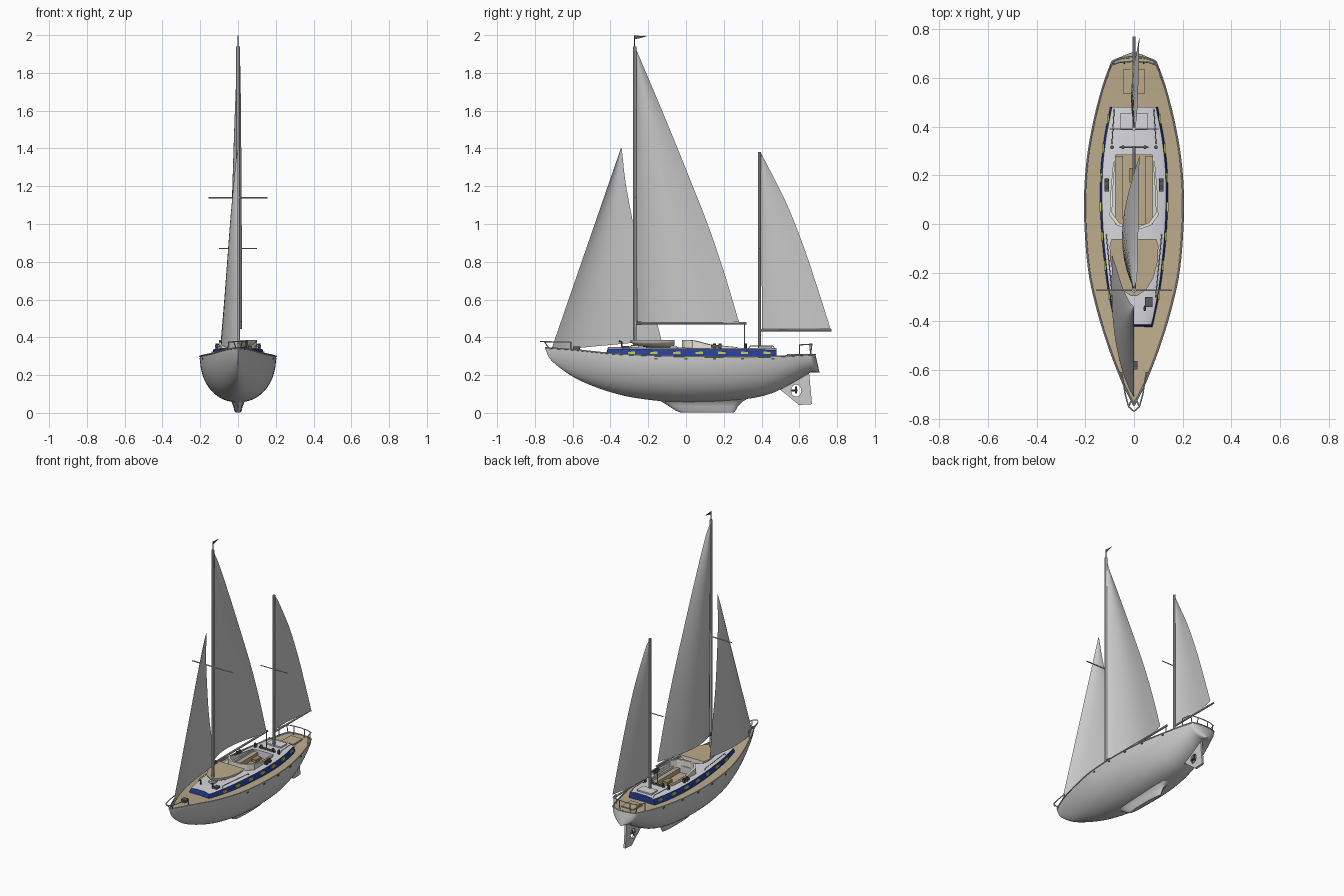
import bpy, bmesh, math
from mathutils import Vector

if "Cube" in bpy.data.objects:
    bpy.data.objects.remove(bpy.data.objects["Cube"])


def mat(name, r, g, b):
    m = bpy.data.materials.new(name)
    m.diffuse_color = (r, g, b, 1)
    m.use_nodes = True
    m.node_tree.nodes["Principled BSDF"].inputs["Base Color"].default_value = m.diffuse_color
    return m


BLUE, TAN = mat("blue", .02, .05, .33), mat("teak", .50, .41, .26)
CREAM, ROOF = mat("cream", .80, .78, .70), mat("roof_grey", .68, .68, .73)
DARK, GLASS = mat("dark", .10, .10, .11), mat("window", .55, .65, .10)
BROWN = mat("brown", .33, .26, .15)


def interp(t, tab):
    """Smooth curve through a table of (position, value)."""
    n = len(tab)
    t = min(max(t, tab[0][0]), tab[-1][0])
    i = next((k for k in range(n - 1) if t <= tab[k + 1][0]), n - 2)

    def slope(k):
        a, b = tab[max(k - 1, 0)], tab[min(k + 1, n - 1)]
        return (b[1] - a[1]) / (b[0] - a[0])
    (x0, y0), (x1, y1) = tab[i], tab[i + 1]
    h = x1 - x0
    s = (t - x0) / h
    return (y0 * (2*s**3 - 3*s*s + 1) + y1 * (3*s*s - 2*s**3)
            + h * slope(i) * (s**3 - 2*s*s + s) + h * slope(i + 1) * (s**3 - s*s))


def finish(name, me, mats=(), angle=35):
    ob = bpy.data.objects.new(name, me)
    bpy.context.collection.objects.link(ob)
    for m in mats:
        me.materials.append(m)
    if angle:
        bpy.ops.object.select_all(action='DESELECT')
        ob.select_set(True)
        bpy.context.view_layer.objects.active = ob
        bpy.ops.object.shade_smooth_by_angle(angle=math.radians(angle))
    return ob


def loft(name, rings, mats=(), closed=False, caps=False, angle=35, top=None):
    """Skin rings of points; faces steeper than `top` upward get material 0, others 1."""
    bm = bmesh.new()
    vs = [[bm.verts.new(p) for p in r] for r in rings]
    m = len(vs[0])
    for a, b in zip(vs, vs[1:]):
        for k in range(m if closed else m - 1):
            bm.faces.new((a[k], a[(k + 1) % m], b[(k + 1) % m], b[k]))
    if caps:
        bm.faces.new(vs[0][::-1])
        bm.faces.new(vs[-1])
    bmesh.ops.remove_doubles(bm, verts=bm.verts, dist=1e-5)
    bmesh.ops.recalc_face_normals(bm, faces=bm.faces)
    bm.normal_update()
    if top is not None:
        for f in bm.faces:
            f.material_index = 0 if f.normal.z > top else 1
    me = bpy.data.meshes.new(name)
    bm.to_mesh(me)
    bm.free()
    return finish(name, me, mats, angle)


def curve_mesh(name, loops, cyclic, mats=(), rot=None, **opts):
    cu = bpy.data.curves.new(name, 'CURVE')
    for k, v in opts.items():
        setattr(cu, k, v)
    for pts in loops:
        sp = cu.splines.new('POLY')
        sp.points.add(len(pts) - 1)
        for q, p in zip(sp.points, pts):
            q.co = (*p, 0, 1)[:4] if len(p) == 2 else (*p, 1)
        sp.use_cyclic_u = cyclic
    tmp = bpy.data.objects.new(name + "_tmp", cu)
    bpy.context.collection.objects.link(tmp)
    me = bpy.data.meshes.new_from_object(tmp.evaluated_get(bpy.context.evaluated_depsgraph_get()))
    bpy.data.objects.remove(tmp)
    ob = finish(name, me, mats)
    if rot:
        ob.rotation_euler = rot
    return ob


def tube(name, paths, r, mats=()):
    return curve_mesh(name, paths, False, mats, dimensions='3D', bevel_depth=r,
                      bevel_resolution=2, use_fill_caps=True)


def plate(name, loops, half, mats=()):
    """Outline in (y, z), thickened along x; inner loops are holes."""
    return curve_mesh(name, loops, True, mats, (math.pi/2, 0, math.pi/2),
                      dimensions='2D', fill_mode='BOTH', extrude=half)


def box(name, c, s, mats=()):
    x, y, z = (v / 2 for v in s)
    rings = [[(c[0] + i*x, c[1] + j, c[2] + k*z) for i, k in ((-1, -1), (1, -1), (1, 1), (-1, 1))]
             for j in (-y, y)]
    return loft(name, rings, mats, True, True, 0)


def mirror(p):
    return [(-x, y, z) for x, y, z in p]


# Hull: beam, sheer and keel lines
BEAM = [(-.745, .0), (-.65, .046), (-.5, .104), (-.35, .15), (-.2, .183), (0, .2), (.15, .2),
        (.3, .186), (.45, .157), (.58, .122), (.66, .092)]
SHEER = [(-.745, .345), (-.6, .335), (-.4, .315), (-.2, .305), (0, .3), (.3, .297), (.5, .3), (.66, .309)]
KEEL = [(-.745, .34), (-.73, .302), (-.7, .265), (-.6, .192), (-.5, .145), (-.4, .11), (-.3, .085),
        (-.15, .064), (0, .056), (.2, .061), (.35, .078), (.45, .102), (.55, .15), (.66, .215)]
stations = [(-.745 + 1.405 * (1 - math.cos(math.pi/2 * i/44)), 0) for i in range(45)]
stations += [(.66, a * math.pi/16) for a in range(1, 9)]        # rounded transom
half_rings = []
for y, a in stations:
    w, s, k = interp(y, BEAM) * math.cos(a), interp(y, SHEER), interp(y, KEEL)
    e = 2 / interp(y, [(-.745, 1.5), (-.3, 2.0), (.1, 2.15), (.66, 2.1)])
    half_rings.append([])
    for j in range(17):
        th = math.pi/2 * j/16
        d = math.sin(th)**e
        half_rings[-1].append((w * max(math.cos(th), 0)**e, y + math.sin(a)*(.025 + .022*d), s - (s - k)*d))
loft("hull", [r + mirror(r[-2::-1]) for r in half_rings], angle=50)

# Deck and toe rail
edge = [r[0] for r in half_rings]
loft("deck", [[(x*.98, y, z - .005), (0, y, z - .001), (-x*.98, y, z - .005)] for x, y, z in edge], [TAN])
tube("toe_rail", [edge + mirror(edge[-2::-1])], .004)

# Fin keel, skeg with rudder, propeller
rings = []
for z, y0, y1, w in ((.095, -.2, .36, .075), (.06, -.13, .3, .036), (.035, -.09, .275, .024),
                     (.012, -.055, .262, .02), (.003, -.03, .255, .014)):
    rings.append([((1 if k < 12 else -1) * w * abs(math.sin(math.pi*k/12))**.8,
                   (y0 + y1)/2 - (y1 - y0)/2 * math.cos(math.pi*k/12), z) for k in range(24)])
loft("fin_keel", rings, closed=True, caps=True)
hole = [(.583 + .027*math.cos(t*math.pi/8), .118 + .032*math.sin(t*math.pi/8)) for t in range(16)]
plate("skeg_and_rudder", [[(.46, .13), (.5, .122), (.55, .082), (.597, .042), (.667, .046),
                           (.652, .21), (.56, .2)], hole], .007)
tube("propeller_shaft", [[(0, .54, .118), (0, .59, .118)]], .006, [DARK])
tube("propeller_blades", [[(0, .583, .118), (.022*math.sin(a), .583, .118 + .022*math.cos(a))]
                          for a in (0, 2.09, 4.19)], .005, [DARK])

# Cabin with cockpit well cut out
CABIN = [(-.425, .08), (-.3, .105), (-.2, .12), (0, .138), (.2, .14), (.35, .125), (.48, .1)]
rings = []
for i in range(25):
    y = -.425 + .905*i/24
    w, s = interp(y, CABIN), .338 - .004*i/24
    yt = y + (.012 if i == 0 else 0)
    h = [(w, y, .27), (w - .003, y, .305), (w - .01, yt, s), (w - .02, yt, s + .004), (w*.4, yt, s + .01)]
    rings.append(h + mirror(h[::-1]))
cabin = loft("cabin", rings, [ROOF, BLUE], True, True, 25, .7)
cutter = box("cockpit_cutter", (0, .14, .33), (.15, .285, .2))
cutter.hide_render = cutter.hide_viewport = True
bo = cabin.modifiers.new("well", 'BOOLEAN')
bo.operation, bo.object, bo.solver = 'DIFFERENCE', cutter, 'EXACT'

# Cockpit furniture
box("cockpit_table", (0, .2, .325), (.035, .06, .02), [BROWN])
for s in (-1, 1):
    box("cockpit_seat", (s*.06, .14, .315), (.03, .28, .03), [TAN])
    box("winch_base", (s*.112, .16, .352), (.018, .055, .014), [DARK])
    for x, y in ((.112, .15), (.112, .18), (.045, .315), (.09, .315)):
        tube("winch", [[(s*x, y, .335), (s*x, y, .368)]], .008, [DARK])
    tube("cabin_handrail", [[(s*.09, -.3, .34), (s*.09, -.29, .355), (s*.113, -.05, .352), (s*.113, -.04, .335)],
                            [(s*.09, .33, .34), (s*.09, .34, .354), (s*.082, .46, .354), (s*.082, .47, .34)]], .002)
    # Cabin windows, hull ports
    for i in range(7):
        y = -.29 + .12*i
        box("cabin_window", (s*(interp(y, CABIN) - .004), y, .318), (.008, .04, .013), [GLASS])
    for y in (-.16, .0, .15, .3, .46):
        box("hull_port", (s*interp(y, BEAM), y, .286), (.005, .016, .008), [DARK])

# Windscreen coaming around the cockpit
wall = [(.085, .26, .348), (.097, .12, .362), (.1, .035, .384), (.07, -.005, .386), (.03, -.02, .386)]
wall += mirror(wall[::-1])
loft("windscreen_coaming", [[(x, y, .33), (x, y, z), (x*.9, y + .012, z), (x*.9, y + .012, .33)]
                            for x, y, z in wall], [CREAM], True, True, 0)

# Dinghy stowed on the cabin roof
rings = []
for y, w, d in ((-.295, .012, .012), (-.27, .05, .026), (-.22, .08, .038), (-.15, .098, .042),
                (-.09, .1, .04), (-.062, .092, .03)):
    rings.append([(w*math.cos(math.pi*k/12), y, .386 - d*math.sin(math.pi*k/12)) for k in range(13)])
loft("dinghy", rings, [TAN, CREAM], True, True, 40, .9)

# Hatches and deck gear
for n, c, d, m in (("fore_hatch", (.06, -.32, .348), (.03, .04, .012), DARK),
                   ("aft_hatch", (0, .42, .347), (.11, .07, .012), ROOF),
                   ("sheet_track", (0, .315, .35), (.12, .008, .012), DARK),
                   ("mast_step", (0, -.272, .35), (.04, .04, .02), ROOF),
                   ("gooseneck", (0, -.25, .475), (.015, .03, .018), DARK),
                   ("windlass", (0, -.58, .34), (.03, .035, .025), DARK),
                   ("stern_locker", (0, .585, .306), (.09, .1, .012), TAN)):
    box(n, c, d, [m])
tube("vent_pipes", [[(s*.045, -.34, .34), (s*.045, -.34, .375), (s*.045, -.355, .38)] for s in (-1, 1)], .005, [DARK])

# Masts, booms, spreaders, sheets
tube("main_mast", [[(0, -.272, .33), (0, -.272, 1.94)]], .0095)
tube("mizzen_mast", [[(0, .39, .33), (0, .39, 1.38)]], .008)
tube("main_boom", [[(0, -.265, .475), (0, .32, .475)]], .007)
tube("mizzen_boom", [[(0, .39, .438), (0, .77, .438)]], .006)
tube("main_spreader", [[(-.155, -.272, 1.14), (.155, -.272, 1.14)]], .004)
tube("mizzen_spreader", [[(-.1, .39, .87), (.1, .39, .87)]], .003)
tube("mainsheet", [[(0, .31, .475), (0, .31, .35)]], .003)
tube("masthead_staff", [[(0, -.272, 1.93), (0, -.272, 1.999)]], .003, [DARK])
plate("wind_pennant", [[(-.272, 1.998), (-.21, 1.994), (-.235, 1.986), (-.272, 1.978)]], .001, [DARK])


def sail(name, tack, head, leech, belly, edge_x, power):
    """Leech points run foot to head as (y, z); belly and leech offset fade upward."""
    n, rows = len(leech) - 1, []
    ly, lz = ([(k/n, p[c]) for k, p in enumerate(leech)] for c in (0, 1))
    for i in range(25):
        v = i/24
        a = Vector((0, *tack)).lerp(Vector((0, *head)), v)
        b = Vector((edge_x * (1 - v)**power, interp(v, ly), interp(v, lz)))
        row = [a.lerp(b, j/14) for j in range(15)]
        for j, p in enumerate(row):
            p.x += belly * math.sin(math.pi * (j/14)**.8) * (1 - v)**.6
        rows.append(row)
    return loft(name, rows)


# Sails
sail("mainsail", (-.26, .482), (-.266, 1.93),
     [(.28, .482), (.2, .75), (.118, .99), (.02, 1.24), (-.11, 1.56), (-.264, 1.925)], -.058, .022, .2)
sail("jib", (-.715, .33), (-.345, 1.4),
     [(-.13, .385), (-.18, .58), (-.24, .8), (-.285, 1.03), (-.32, 1.22), (-.34, 1.4)], -.04, -.09, 1)
sail("mizzen_sail", (.402, .445), (.398, 1.375),
     [(.765, .445), (.7, .65), (.63, .86), (.545, 1.08), (.47, 1.235), (.4, 1.37)], -.02, .022, .3)

# Bow and stern rails
bow = [(.05, -.61, .375), (.036, -.7, .376), (.022, -.75, .377), (0, -.77, .377)]
stern = [(.11, .6, .36), (.098, .65, .363), (.06, .664, .364), (0, .668, .364)]
legs = [[(.05, -.61, .375), (.053, -.61, .33)], [(.022, -.75, .377), (.01, -.722, .338)],
        [(.11, .6, .36), (.11, .6, .3)], [(.088, .655, .363), (.082, .66, .305)], [(.04, .666, .364), (.04, .66, .305)]]
tube("bow_and_stern_rails", [bow + mirror(bow[-2::-1]), stern + mirror(stern[-2::-1])]
     + legs + [mirror(g) for g in legs], .003)
